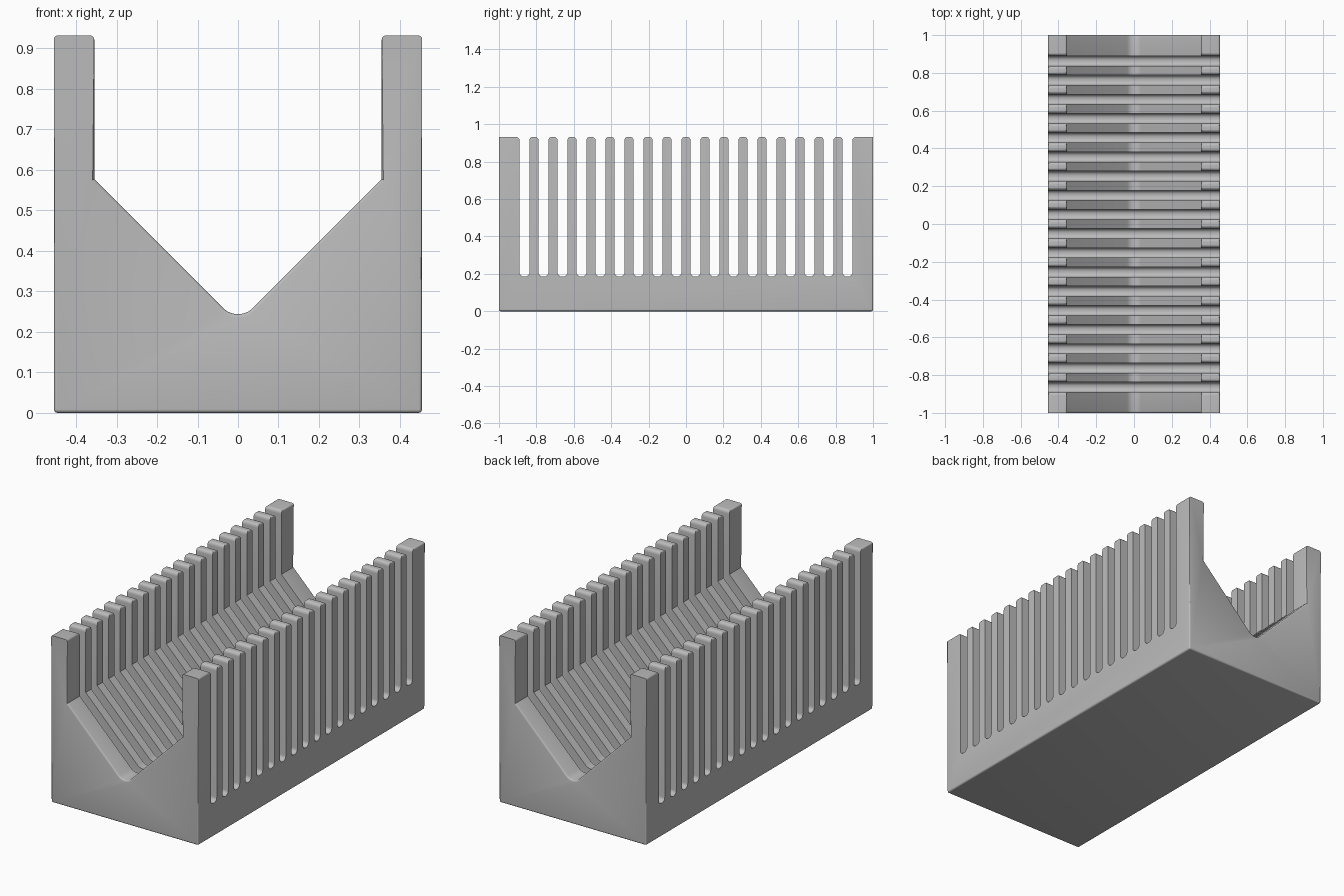
import bpy, bmesh, math
from mathutils import Vector

HALF_W, POST_IN, HEIGHT = 0.455, 0.355, 0.932
PITCH, SLOT_HALF, SLOT_Z = 0.1016, 0.0262, 0.185
FINS = 17

cube = bpy.data.objects.get("Cube")
if cube:
    bpy.data.objects.remove(cube, do_unlink=True)


def rounded(corners, steps=6):
    """Turn (u, v, radius) corners into an outline with filleted corners."""
    out = []
    for i, (u, v, r) in enumerate(corners):
        p = Vector((u, v))
        if r == 0:
            out.append(p)
            continue
        a = (Vector(corners[i - 1][:2]) - p).normalized()
        b = (Vector(corners[(i + 1) % len(corners)][:2]) - p).normalized()
        half = a.angle(b) / 2
        centre = p + (a + b).normalized() * r / math.sin(half)
        start = p + a * r / math.tan(half) - centre
        end = p + b * r / math.tan(half) - centre
        sweep = start.angle(end)
        for k in range(steps + 1):
            t = k / steps
            out.append(centre + (start * math.sin((1 - t) * sweep)
                                 + end * math.sin(t * sweep)) / math.sin(sweep))
    return out


def prism(name, outline, place, depth, bevel=0):
    """Extrude an outline between -depth and +depth along the remaining axis."""
    bm = bmesh.new()
    ends = [[bm.verts.new(place(p, d)) for p in outline] for d in (-depth, depth)]
    n = len(outline)
    caps = [bm.faces.new(ends[0]), bm.faces.new(ends[1])]
    for i in range(n):
        j = (i + 1) % n
        bm.faces.new((ends[0][i], ends[0][j], ends[1][j], ends[1][i]))
    bmesh.ops.recalc_face_normals(bm, faces=bm.faces)
    if bevel:
        rim = [e for f in caps for e in f.edges
               if min(v.co.z for v in e.verts) < HEIGHT - 0.02]
        bmesh.ops.bevel(bm, geom=rim, offset=bevel, segments=3, profile=0.5,
                        affect='EDGES', clamp_overlap=False)
    mesh = bpy.data.meshes.new(name)
    bm.to_mesh(mesh)
    bm.free()
    obj = bpy.data.objects.new(name, mesh)
    bpy.context.collection.objects.link(obj)
    return obj


# Cradle body: block with a V trough between two upright walls
trough = [(-HALF_W, 0, 0.01), (HALF_W, 0, 0.01),
          (HALF_W, HEIGHT, 0.01), (POST_IN, HEIGHT, 0.01),
          (POST_IN, 0.577, 0), (0, 0.222, 0.052), (-POST_IN, 0.577, 0),
          (-POST_IN, HEIGHT, 0.01), (-HALF_W, HEIGHT, 0.01)]
body = prism("slotted_cradle", rounded(trough),
             lambda p, d: (p.x, d, p.y), 1.0, bevel=0.008)

# Comb outline: end blocks and round-topped fins separated by round-bottomed slots
top = HEIGHT + 0.0005
comb = [(-1.1, -0.1, 0), (-1.1, top, 0)]
for k in range(FINS + 1):
    c = (k - FINS / 2) * PITCH
    lo, hi = c - SLOT_HALF, c + SLOT_HALF
    comb += [(lo, top, 0.02), (lo, SLOT_Z, 0.023),
             (hi, SLOT_Z, 0.023), (hi, top, 0.02)]
comb += [(1.1, top, 0), (1.1, -0.1, 0)]
cutter = prism("comb_cutter", rounded(comb), lambda p, d: (d, p.x, p.y), 0.6)
cutter.hide_render = True

# Keep only what both outlines share
mod = body.modifiers.new("slots", 'BOOLEAN')
mod.operation = 'INTERSECT'
mod.solver = 'EXACT'
mod.object = cutter
bpy.ops.object.select_all(action='DESELECT')
body.select_set(True)
bpy.context.view_layer.objects.active = body
bpy.ops.object.modifier_apply(modifier=mod.name)
bpy.data.objects.remove(cutter, do_unlink=True)

# Plain grey finish
grey = bpy.data.materials.new("plain_grey")
grey.use_nodes = True
colour = (0.5, 0.5, 0.5, 1)
grey.diffuse_color = colour
grey.node_tree.nodes["Principled BSDF"].inputs["Base Color"].default_value = colour
body.data.materials.clear()
body.data.materials.append(grey)
bpy.ops.object.shade_smooth_by_angle(angle=math.radians(35))
